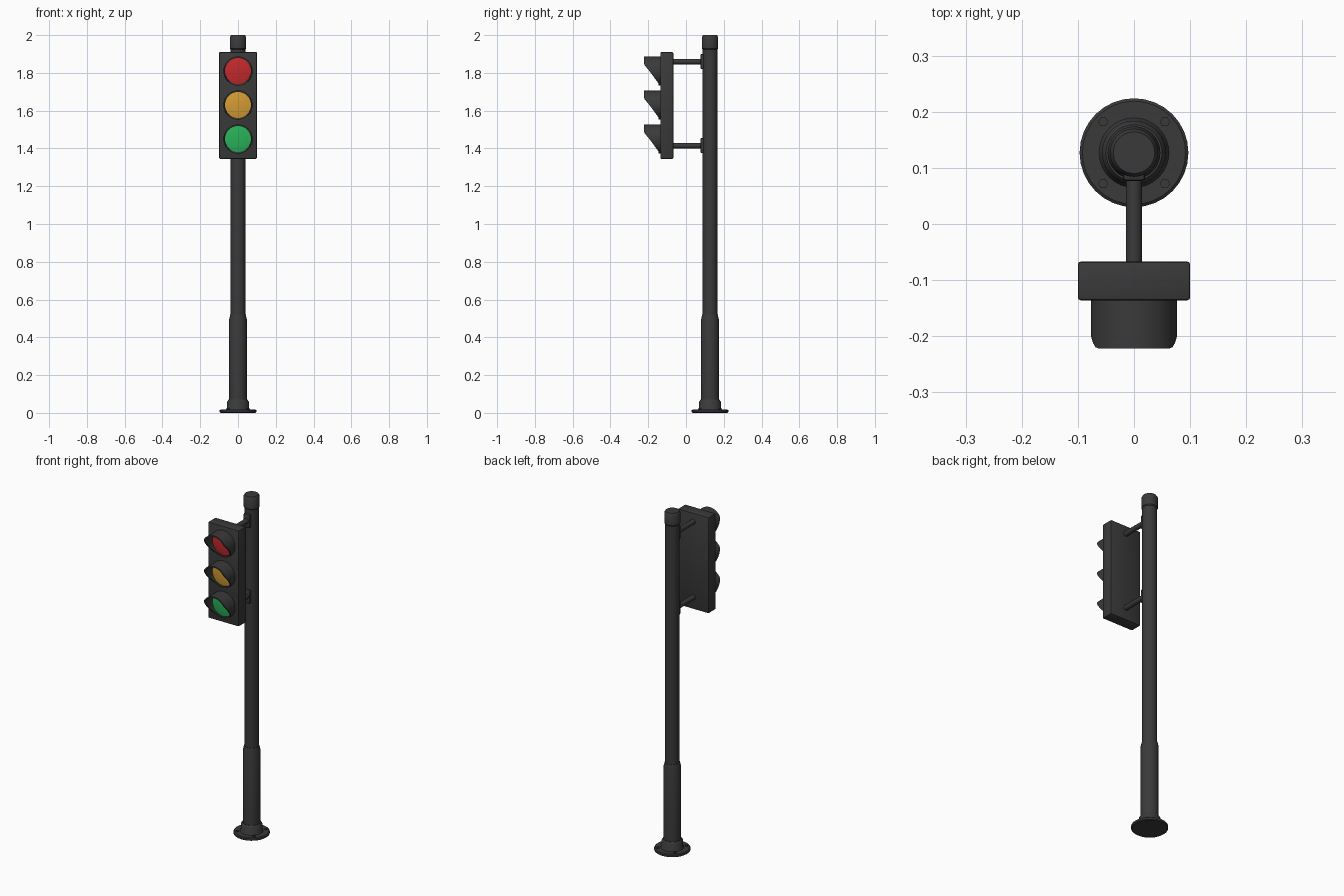
import bpy, bmesh, math
from mathutils import Matrix, Vector

if "Cube" in bpy.data.objects:
    bpy.data.objects.remove(bpy.data.objects["Cube"])

PY = 0.127  # pole centre in y


def mat(name, r, g, b):
    m = bpy.data.materials.new(name)
    m.diffuse_color = (r, g, b, 1)
    m.use_nodes = True
    m.node_tree.nodes["Principled BSDF"].inputs["Base Color"].default_value = m.diffuse_color
    return m


DARK = mat("dark_grey", 0.042, 0.042, 0.043)
RED = mat("red", 0.55, 0.022, 0.025)
AMBER = mat("amber", 0.66, 0.33, 0.035)
GREEN = mat("green", 0.022, 0.44, 0.10)


def finish(name, bm, material, smooth=True):
    bmesh.ops.recalc_face_normals(bm, faces=bm.faces)
    me = bpy.data.meshes.new(name)
    bm.to_mesh(me)
    bm.free()
    me.materials.append(material)
    ob = bpy.data.objects.new(name, me)
    bpy.context.collection.objects.link(ob)
    if smooth:
        bpy.ops.object.select_all(action='DESELECT')
        ob.select_set(True)
        bpy.context.view_layer.objects.active = ob
        bpy.ops.object.shade_smooth_by_angle(angle=math.radians(35))
    return ob


def lathe(name, profile, origin, material, along_y=False, n=32):
    """Closed solid turned from (radius, height) points; along_y turns it to face -y."""
    bm = bmesh.new()
    rings = [[bm.verts.new((r * math.cos(2 * math.pi * i / n),
                            r * math.sin(2 * math.pi * i / n), h)) for i in range(n)]
             for r, h in profile]
    for a, b in zip(rings, rings[1:]):
        for i in range(n):
            j = (i + 1) % n
            bm.faces.new((a[i], a[j], b[j], b[i]))
    bm.faces.new(rings[0])
    bm.faces.new(rings[-1])
    m = Matrix.Translation(origin)
    if along_y:
        m = m @ Matrix.Rotation(math.pi / 2, 4, 'X')
    bm.transform(m)
    return finish(name, bm, material)


def box(name, size, centre, bevel):
    bm = bmesh.new()
    bmesh.ops.create_cube(bm, size=1)
    bmesh.ops.scale(bm, vec=size, verts=bm.verts)
    bmesh.ops.translate(bm, vec=centre, verts=bm.verts)
    bmesh.ops.bevel(bm, geom=bm.edges[:], offset=bevel, segments=2,
                    profile=0.5, affect='EDGES')
    return finish(name, bm, DARK)


def visor(name, z, n=40):
    """Tube hood whose front edge is cut on a slope, longest at the top."""
    bm = bmesh.new()
    loops = []
    for i in range(n):
        a = 2 * math.pi * i / n
        c, s = math.cos(a), math.sin(a)
        t = min(1, max(0, (s * 0.077 + 0.066) / 0.104))
        front = -0.145 - 0.077 * t
        loops.append([bm.verts.new((r * c, y, z + r * s)) for r, y in
                      ((0.077, -0.13), (0.077, front), (0.069, front), (0.069, -0.13))])
    for i in range(n):
        a, b = loops[i], loops[(i + 1) % n]
        for k in range(4):
            m = (k + 1) % 4
            bm.faces.new((a[k], b[k], b[m], a[m]))
    return finish(name, bm, DARK)


# Pole parts
lathe("base_flange", [(0.092, 0), (0.097, 0.004), (0.097, 0.014), (0.092, 0.018)],
      (0, PY, 0), DARK)
lathe("base_collar", [(0.064, 0.015), (0.058, 0.025), (0.057, 0.06), (0.05, 0.07)],
      (0, PY, 0), DARK)
lathe("lower_sleeve", [(0.047, 0.06), (0.047, 0.495), (0.041, 0.52)], (0, PY, 0), DARK)
lathe("pole", [(0.039, 0.5), (0.039, 1.94)], (0, PY, 0), DARK)
lathe("pole_cap", [(0.039, 1.925), (0.043, 1.93), (0.043, 1.99), (0.037, 2.0)],
      (0, PY, 0), DARK)

# Flange bolts
for i in range(4):
    a = math.pi / 4 + i * math.pi / 2
    lathe("flange_bolt", [(0.009, 0.012), (0.009, 0.024)],
          (0.078 * math.cos(a), PY + 0.078 * math.sin(a), 0), DARK, n=6)

# Signal housing
box("signal_housing", (0.2, 0.069, 0.565), (0, -0.1015, 1.6275), 0.005)

# Bracket arms with pole clamps and housing flanges
for z in (1.86, 1.415):
    lathe("bracket_arm", [(0.0145, -0.095), (0.0145, 0.075)], (0, 0, z), DARK,
          along_y=True, n=20)
    box("bracket_clamp", (0.04, 0.03, 0.08), (0, 0.092, z), 0.006)

# Lenses and visors
for z, colour, label in ((1.81, RED, "red"), (1.63, AMBER, "amber"), (1.45, GREEN, "green")):
    lathe(label + "_lens", [(0.07, 0), (0.069, 0.007), (0.05, 0.011), (0.025, 0.0135),
                            (0.004, 0.014)], (0, -0.132, z), colour, along_y=True)
    visor(label + "_visor", z)
